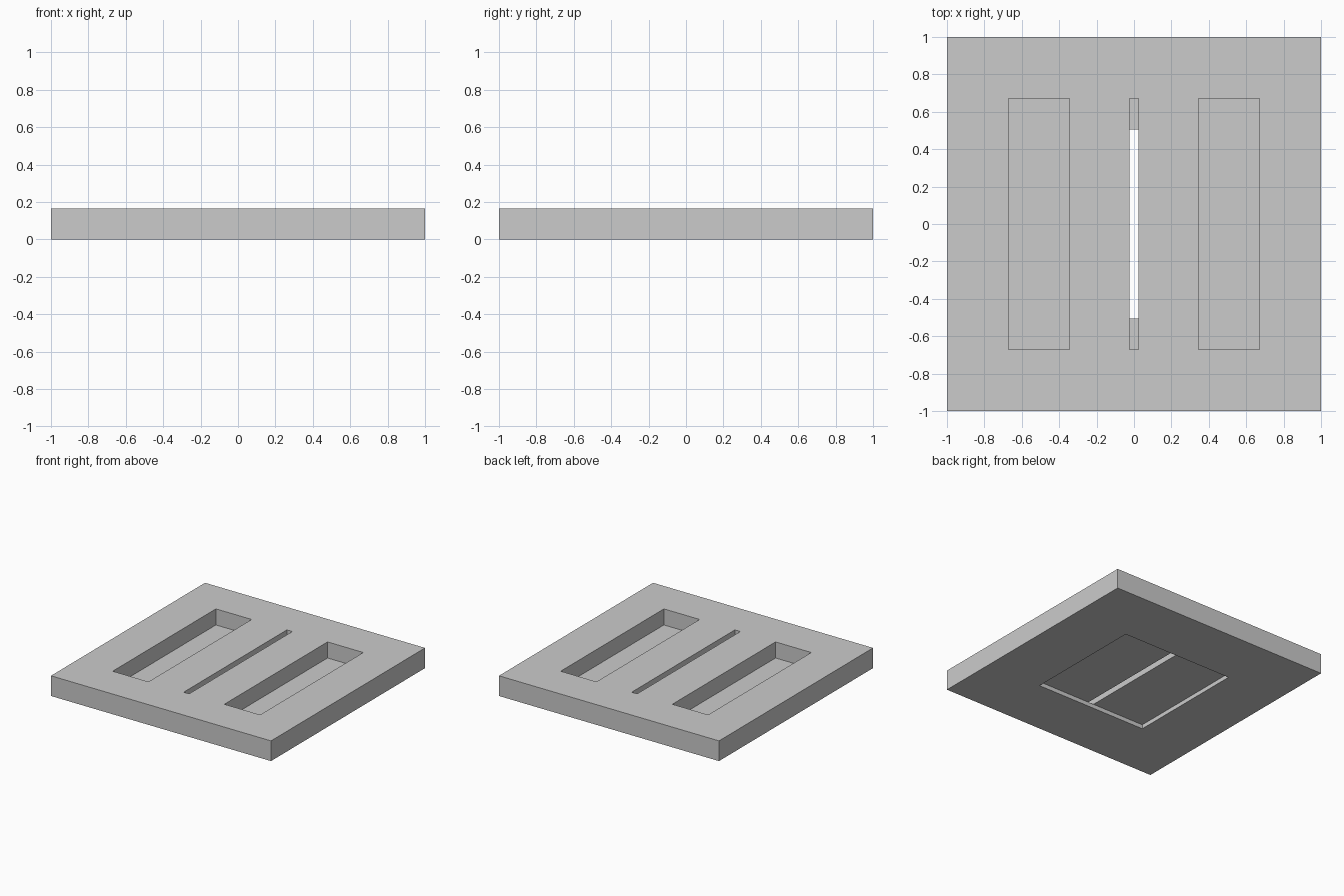
import bpy

HEIGHT = 0.166      # full thickness
LIP = 0.034         # thickness of the lower lip
SLOT_Y = 0.67       # half length of the slots
WINDOW = 0.505      # half size of the square window in the lip

if "Cube" in bpy.data.objects:
    bpy.data.objects.remove(bpy.data.objects["Cube"], do_unlink=True)

grey = bpy.data.materials.new("light grey")
grey.use_nodes = True
colour = (0.6, 0.6, 0.6, 1)
grey.diffuse_color = colour
grey.node_tree.nodes["Principled BSDF"].inputs["Base Color"].default_value = colour


def box(name, x0, x1, half_y, z0, z1):
    """Box from x0 to x1, centred on y, from z0 to z1."""
    bpy.ops.mesh.primitive_cube_add(size=1, location=((x0 + x1) / 2, 0, (z0 + z1) / 2))
    ob = bpy.context.object
    ob.name = name
    ob.scale = (x1 - x0, 2 * half_y, z1 - z0)
    bpy.ops.object.transform_apply(location=True, rotation=False, scale=True)
    ob.data.materials.append(grey)
    return ob


def cut(target, cutter):
    """Subtract the cutter from the target, then remove the cutter."""
    cutter.hide_render = True
    mod = target.modifiers.new(cutter.name, 'BOOLEAN')
    mod.operation = 'DIFFERENCE'
    mod.solver = 'EXACT'
    mod.object = cutter
    bpy.context.view_layer.objects.active = target
    bpy.ops.object.modifier_apply(modifier=mod.name)
    bpy.data.objects.remove(cutter, do_unlink=True)


# Square slab
slab = box("slotted_plate", -1, 1, 1, 0, HEIGHT)

# Three slots sunk from the top, leaving two bars between them
for name, x0, x1 in (("right_slot", -0.67, -0.345),
                     ("middle_slot", -0.025, 0.025),
                     ("left_slot", 0.345, 0.67)):
    cut(slab, box(name, x0, x1, SLOT_Y, LIP, HEIGHT + 0.1))

# Square window through the lip, up to the underside of the bars
cut(slab, box("window", -WINDOW, WINDOW, WINDOW, -0.1, LIP))
